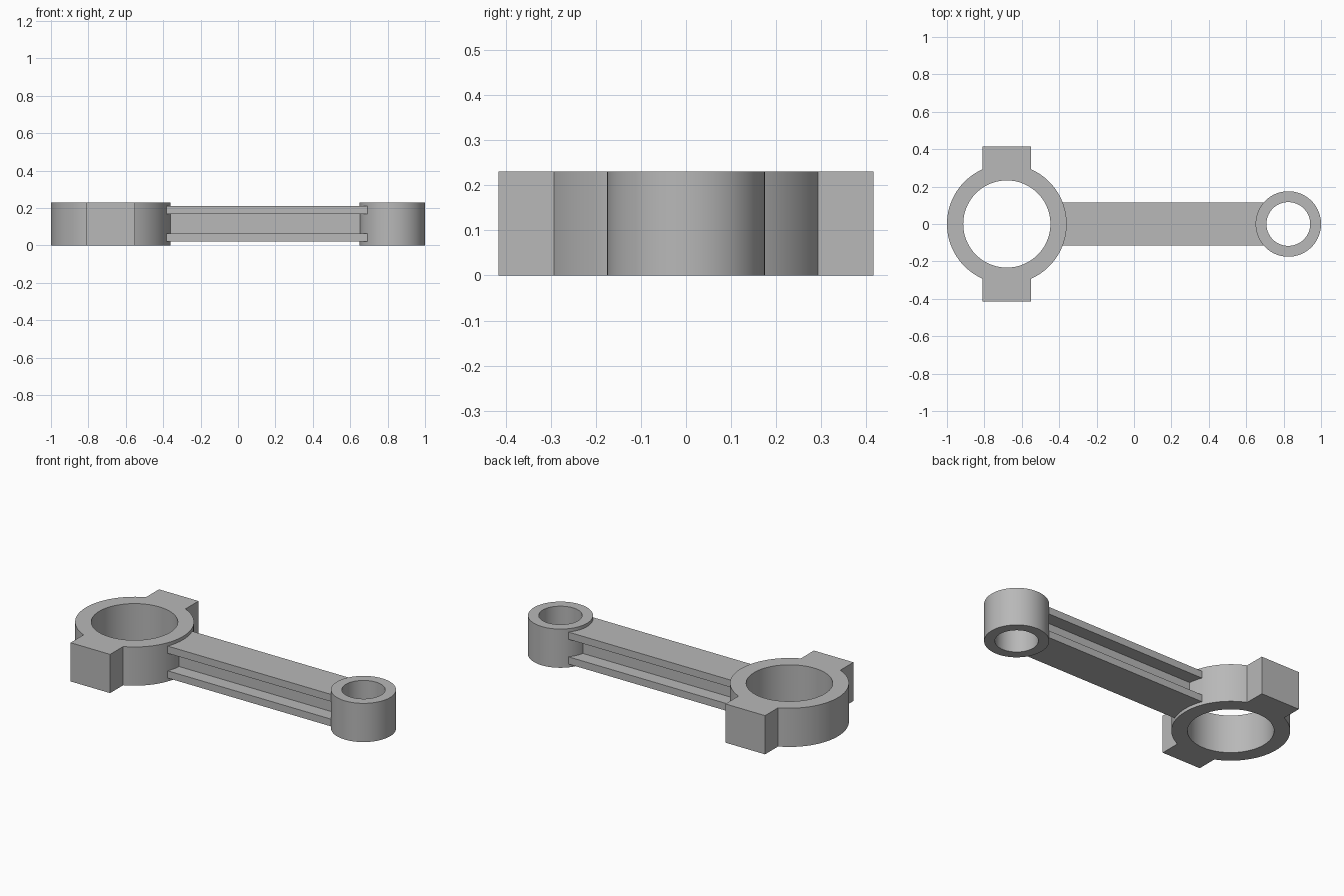
import bpy
import bmesh
from math import atan2, cos, sin, sqrt, pi, tau, radians

if "Cube" in bpy.data.objects:
    bpy.data.objects.remove(bpy.data.objects["Cube"], do_unlink=True)

HEIGHT = 0.23
SEGMENTS = 96

# Single plain metal colour
metal = bpy.data.materials.new("grey metal")
metal.use_nodes = True
grey = (0.48, 0.48, 0.48, 1)
metal.diffuse_color = grey
metal.node_tree.nodes["Principled BSDF"].inputs["Base Color"].default_value = grey


def finish(name, bm):
    bmesh.ops.recalc_face_normals(bm, faces=bm.faces)
    mesh = bpy.data.meshes.new(name)
    bm.to_mesh(mesh)
    bm.free()
    mesh.materials.append(metal)
    obj = bpy.data.objects.new(name, mesh)
    bpy.context.collection.objects.link(obj)
    bpy.ops.object.select_all(action="DESELECT")
    obj.select_set(True)
    bpy.context.view_layer.objects.active = obj
    bpy.ops.object.shade_smooth_by_angle(angle=radians(25))
    return obj


def ring(name, cx, outer, inner, lug=None):
    """Upright bored ring; lug = (half width, reach) adds a block on each y side."""
    angles = {round(i * tau / SEGMENTS, 5) for i in range(SEGMENTS)}
    if lug:
        half, reach = lug
        for y in (sqrt(outer ** 2 - half ** 2), reach):
            a = atan2(y, half)
            angles |= {round(b, 5) for b in (a, pi - a, pi + a, tau - a)}

    def outline(a):
        if not lug:
            return outer
        c, s = max(abs(cos(a)), 1e-6), max(abs(sin(a)), 1e-6)
        return max(outer, min(half / c, reach / s))

    bm = bmesh.new()
    columns = []
    for a in sorted(angles):
        r = outline(a)
        section = ((r, 0), (r, HEIGHT), (inner, HEIGHT), (inner, 0))
        columns.append([bm.verts.new((cx + d * cos(a), d * sin(a), z)) for d, z in section])
    for p, q in zip(columns, columns[1:] + columns[:1]):
        for i in range(4):
            j = (i + 1) % 4
            bm.faces.new((p[i], q[i], q[j], p[j]))
    return finish(name, bm)


# Bored ends
ring("large_end_with_bolt_lugs", -0.68, 0.32, 0.233, lug=(0.13, 0.415))
ring("small_end", 0.825, 0.175, 0.117)

# I-section beam, ends buried in the ring walls
flange, web = 0.115, 0.035
quarter = [(flange, 0.095), (flange, 0.052), (web, 0.052)]
right_side = quarter + [(y, -z) for y, z in reversed(quarter)]
profile = right_side + [(-y, z) for y, z in reversed(right_side)]
bm = bmesh.new()
end = bm.faces.new([bm.verts.new((-0.41, y, HEIGHT / 2 + z)) for y, z in profile])
extruded = bmesh.ops.extrude_face_region(bm, geom=[end], use_keep_orig=True)
moved = [v for v in extruded["geom"] if isinstance(v, bmesh.types.BMVert)]
bmesh.ops.translate(bm, verts=moved, vec=(0.41 + 0.698, 0, 0))
finish("i_section_beam", bm)
